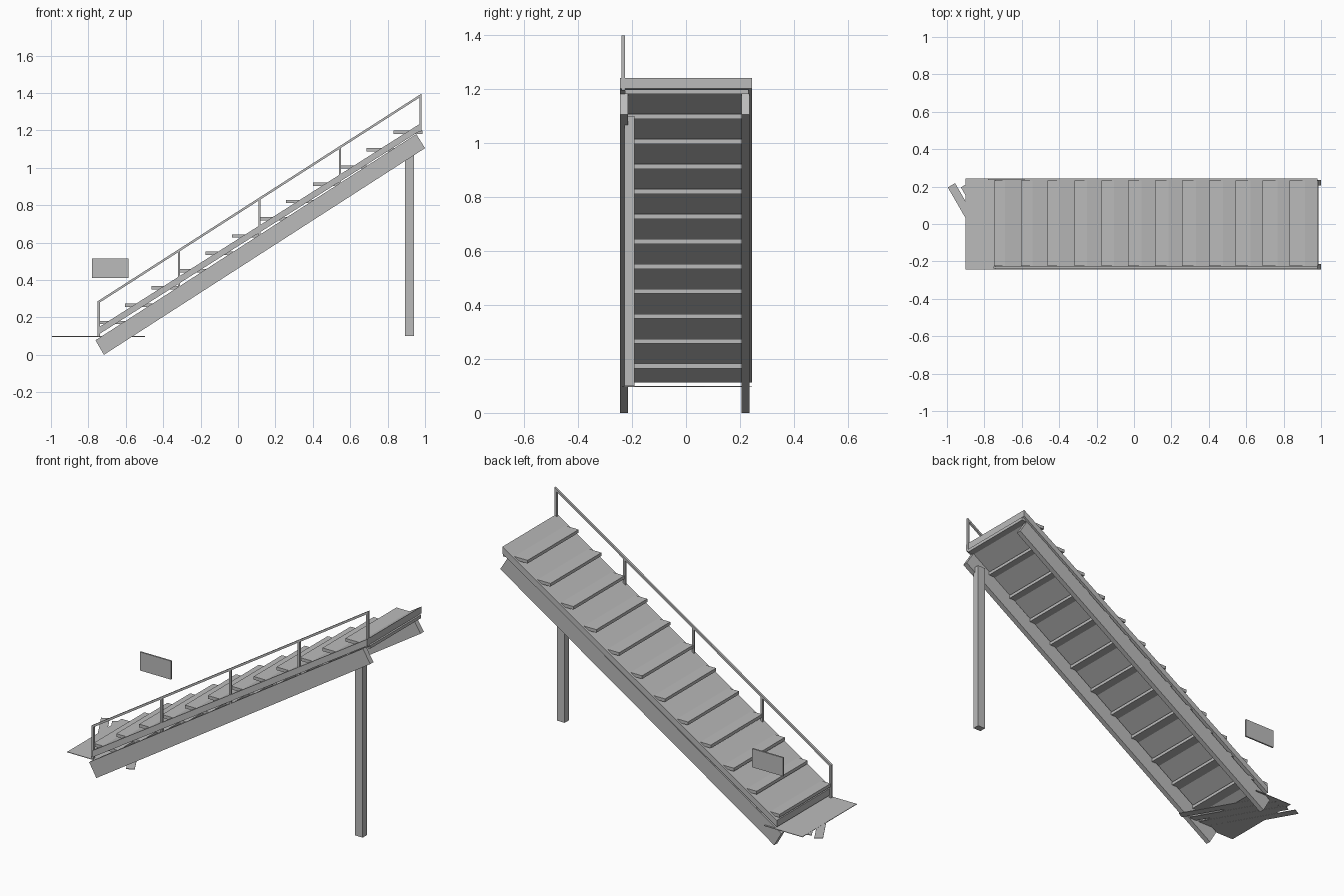
import bpy, math
from mathutils import Vector

if "Cube" in bpy.data.objects:
    bpy.data.objects.remove(bpy.data.objects["Cube"])

grey = bpy.data.materials.new("steel_grey")
grey.diffuse_color = (0.5, 0.5, 0.5, 1)
grey.use_nodes = True
grey.node_tree.nodes["Principled BSDF"].inputs["Base Color"].default_value = grey.diffuse_color


def add_mesh(name, verts, faces):
    mesh = bpy.data.meshes.new(name)
    mesh.from_pydata(verts, [], faces)
    mesh.materials.append(grey)
    obj = bpy.data.objects.new(name, mesh)
    bpy.context.collection.objects.link(obj)
    return obj


def prism(name, profile, y0, y1):
    """Extrude an x-z outline (counter-clockwise from the front) from y0 to y1."""
    n = len(profile)
    verts = [(x, y0, z) for x, z in profile] + [(x, y1, z) for x, z in profile]
    faces = [tuple(range(n)), tuple(range(2 * n - 1, n - 1, -1))]
    faces += [(i, i + n, (i + 1) % n + n, (i + 1) % n) for i in range(n)]
    return add_mesh(name, verts, faces)


def box(name, x0, x1, y0, y1, z0, z1):
    return prism(name, [(x0, z0), (x1, z0), (x1, z1), (x0, z1)], y0, y1)


# Two sloping stringers
for side, y0 in (("front", -0.244), ("back", 0.206)):
    prism(side + "_stringer",
          [(-0.717, 0.0), (1.0, 1.105), (0.953, 1.18), (-0.762, 0.078)],
          y0, y0 + 0.029)

# Sloping deck slab carrying the treads
prism("deck_slab", [(-0.74, 0.112), (0.98, 1.202), (0.98, 1.24), (-0.74, 0.15)],
      -0.244, 0.244)

# Twelve treads passing through the slab
for i in range(12):
    x, z = -0.749 + 0.1436 * i, 0.173 + 0.0924 * i
    box("tread_%d" % (i + 1), x, x + 0.155, -0.225, 0.232, z - 0.009, z + 0.009)


# Handrail on the front side: sloping rail and five posts
def rail_z(x):
    return 0.29 + (x + 0.745) * 0.641


RAIL_Y0, RAIL_Y1 = -0.238, -0.226
prism("handrail", [(-0.751, rail_z(-0.751) - 0.014), (0.982, rail_z(0.982) - 0.014),
                   (0.982, rail_z(0.982)), (-0.751, rail_z(-0.751))], RAIL_Y0, RAIL_Y1)
for i in range(5):
    x = -0.745 + 0.4302 * i
    foot = 0.10 if i == 0 else rail_z(x) - 0.2
    box("rail_post_%d" % (i + 1), x - 0.006, x + 0.006, RAIL_Y0, RAIL_Y1,
        foot, rail_z(x) - 0.006)

# Single support leg under the upper end
box("support_leg", 0.893, 0.941, -0.228, -0.19, 0.10, 1.10)

# Thin floor plate at the foot with diagonal strips across it
box("floor_plate", -0.90, -0.66, -0.244, 0.244, 0.097, 0.10)
along = Vector((0.5, -0.866, 0))
across = Vector((0.866, 0.5, 0)) * 0.0225
for i in range(4):
    a = Vector((-0.976 + 0.07 * i, 0.207, 0.0965))
    b = a + along * 0.50
    base = [a - across, b - across, b + across, a + across]
    top = [p + Vector((0, 0, 0.003)) for p in base]
    add_mesh("floor_strip_%d" % (i + 1), base + top,
             [(3, 2, 1, 0), (4, 5, 6, 7)] +
             [(k, (k + 1) % 4, (k + 1) % 4 + 4, k + 4) for k in range(4)])

# Small wall panel beside the lower steps
box("wall_panel", -0.78, -0.586, 0.235, 0.244, 0.41, 0.515)
